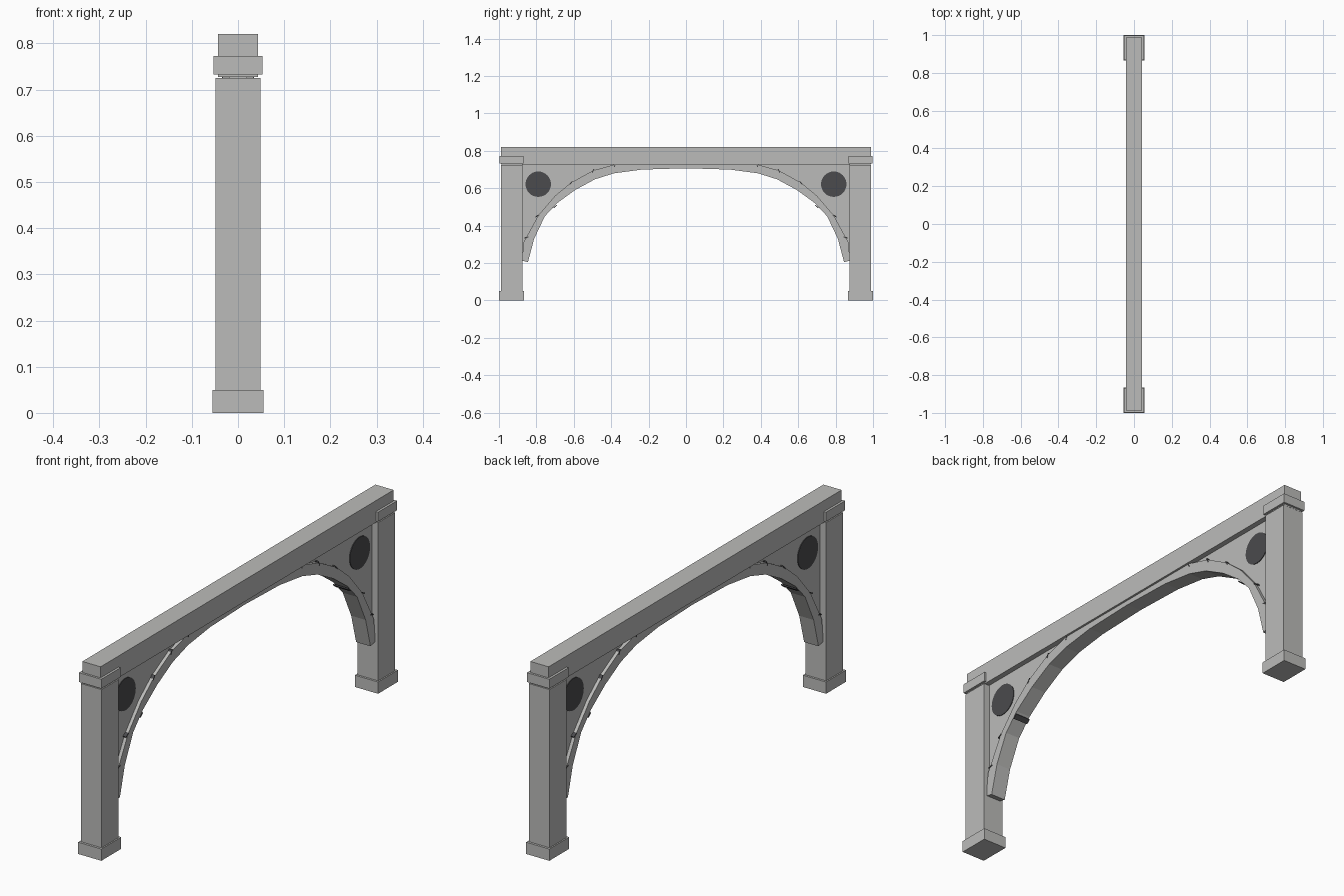
import bpy, bmesh, math
from mathutils import Matrix, Vector

cube = bpy.data.objects.get("Cube")
if cube:
    bpy.data.objects.remove(cube, do_unlink=True)


def material(name, rgb):
    m = bpy.data.materials.new(name)
    m.use_nodes = True
    m.diffuse_color = (*rgb, 1)
    m.node_tree.nodes["Principled BSDF"].inputs["Base Color"].default_value = (*rgb, 1)
    return m


STONE = material("pale grey stone", (0.5, 0.5, 0.49))
DARK = material("dark grey", (0.07, 0.07, 0.075))


def finish(name, bm, mat):
    bmesh.ops.recalc_face_normals(bm, faces=bm.faces)
    mesh = bpy.data.meshes.new(name)
    bm.to_mesh(mesh)
    bm.free()
    mesh.materials.append(mat)
    ob = bpy.data.objects.new(name, mesh)
    bpy.context.collection.objects.link(ob)
    return ob


def box(name, half_x, y0, y1, z0, z1, mat=STONE):
    bm = bmesh.new()
    place = Matrix.Translation((0, (y0 + y1) / 2, (z0 + z1) / 2))
    size = Matrix.Diagonal((2 * half_x, y1 - y0, z1 - z0, 1))
    bmesh.ops.create_cube(bm, size=1, matrix=place @ size)
    return finish(name, bm, mat)


def strip(name, lower, upper, half_x):
    """Solid between two (y, z) paths, centred on x = 0."""
    bm = bmesh.new()
    rings = []
    for a, b in zip(lower, upper):
        rings.append([bm.verts.new((x, *p)) for x, p in
                      ((-half_x, a), (half_x, a), (half_x, b), (-half_x, b))])
    for r, s in zip(rings, rings[1:]):
        for i in range(4):
            j = (i + 1) % 4
            bm.faces.new((r[i], r[j], s[j], s[i]))
    bm.faces.new(rings[0])
    bm.faces.new(rings[-1])
    return finish(name, bm, STONE)


def mirrored(half):
    return half + [(-y, z) for y, z in reversed(half[:-1])]


# Beam
box("top_beam", 0.043, -0.988, 0.988, 0.727, 0.82)

# Arch rib and the thinner panel above it
inner = mirrored([(0.845, 0.205), (0.812, 0.33), (0.755, 0.45), (0.69, 0.52),
                  (0.594, 0.59), (0.487, 0.648), (0.385, 0.68),
                  (0.235, 0.70), (0, 0.707)])
outer = mirrored([(0.877, 0.213), (0.868, 0.312), (0.79, 0.455), (0.70, 0.56),
                  (0.615, 0.63), (0.497, 0.695), (0.38, 0.728),
                  (0.235, 0.735), (0, 0.74)])
strip("arch_rib", inner, outer, 0.034)
strip("spandrel_panel", outer, [(y, 0.75) for y, z in outer], 0.02)

# Small joint pegs along the rib: y, z, slope in degrees
joints = [(0.852, 0.337, 15), (0.795, 0.452, 30), (0.615, 0.628, 50),
          (0.497, 0.692, 62), (0.38, 0.725, 75), (0.70, 0.502, 40)]

for side, label in ((-1, "front"), (1, "back")):
    # Post with plinth and capital
    def span(a, b):
        return sorted((side * a, side * b))
    box(label + "_post", 0.049, *span(0.875, 0.99), 0.02, 0.725)
    box(label + "_plinth", 0.055, *span(0.866, 1.0), 0, 0.05)
    box(label + "_capital", 0.053, *span(0.868, 0.997), 0.733, 0.773)

    # Round dark medallion showing on both faces of the panel
    bm = bmesh.new()
    bmesh.ops.create_cone(
        bm, cap_ends=True, segments=32, radius1=0.068, radius2=0.068, depth=0.046,
        matrix=Matrix.Translation((0, side * 0.79, 0.622))
        @ Matrix.Rotation(math.pi / 2, 4, 'Y'))
    finish(label + "_medallion", bm, DARK)

    # Joint pegs
    bm = bmesh.new()
    for y, z, slope in joints:
        place = Matrix.Translation(Vector((0, side * y, z)))
        turn = Matrix.Rotation(-side * math.radians(slope), 4, 'X')
        bmesh.ops.create_cube(bm, size=1, matrix=place @ turn
                              @ Matrix.Diagonal((0.07, 0.022, 0.005, 1)))
    finish(label + "_rib_joints", bm, DARK)
